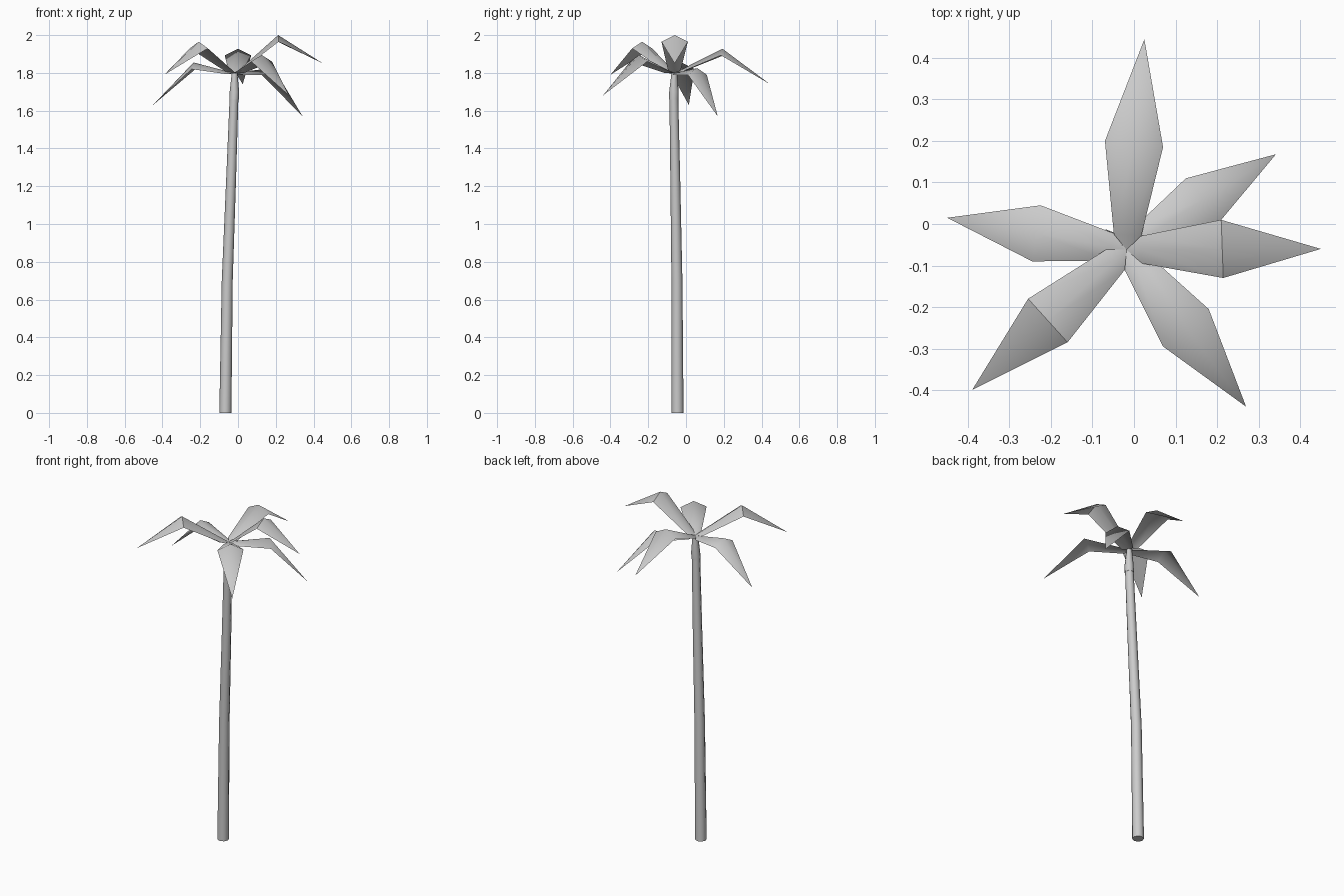
import bpy
import math
from mathutils import Vector

if "Cube" in bpy.data.objects:
    bpy.data.objects.remove(bpy.data.objects["Cube"])

CROWN = Vector((-0.018, -0.062, 1.80))


def make_object(name, verts, faces, smooth_angle):
    mesh = bpy.data.meshes.new(name)
    mesh.from_pydata(verts, [], faces)
    mesh.update()
    obj = bpy.data.objects.new(name, mesh)
    bpy.context.collection.objects.link(obj)
    bpy.ops.object.select_all(action='DESELECT')
    obj.select_set(True)
    bpy.context.view_layer.objects.active = obj
    bpy.ops.object.shade_smooth_by_angle(angle=math.radians(smooth_angle))
    return obj


def tube(name, rings, sides=8):
    """Capped tube through rings of (x, y, z, radius)."""
    verts = [(x + r * math.cos(math.tau * i / sides),
              y + r * math.sin(math.tau * i / sides), z)
             for x, y, z, r in rings for i in range(sides)]
    faces = [(k * sides + i, k * sides + (i + 1) % sides,
              (k + 1) * sides + (i + 1) % sides, (k + 1) * sides + i)
             for k in range(len(rings) - 1) for i in range(sides)]
    last = (len(rings) - 1) * sides
    faces += [tuple(reversed(range(sides))), tuple(range(last, last + sides))]
    return make_object(name, verts, faces, 50)


def frond(name, left, right, ridge_z, tip):
    """Folded leaf: crown point, narrow root, wide raised bend, drooping tip."""
    left, right, tip = Vector((*left, ridge_z - 0.035)), Vector((*right, ridge_z - 0.035)), Vector(tip)
    ridge = (left + right) / 2
    ridge.z = ridge_z
    out = Vector((ridge.x - CROWN.x, ridge.y - CROWN.y, 0)).normalized()
    side = Vector((-out.y, out.x, 0))
    root = CROWN + out * 0.035
    root.z += (ridge_z - CROWN.z) * 0.13
    drop = Vector((0, 0, 0.014))
    verts = [CROWN, root + side * 0.033 - drop, root, root - side * 0.033 - drop,
             left, ridge, right, tip]
    faces = [(0, 2, 1), (0, 3, 2), (1, 2, 5, 4), (2, 3, 6, 5), (4, 5, 7), (5, 6, 7)]
    return make_object(name, verts, faces, 60)


# Gently leaning trunk
tube("trunk", [(-0.067, -0.045, 0, 0.032), (-0.057, -0.048, 0.7, 0.029),
               (-0.036, -0.057, 1.25, 0.026), (-0.020, -0.065, 1.70, 0.023)])
# Slightly flared crown shaft
tube("crown_shaft", [(-0.021, -0.065, 1.66, 0.025), (-0.019, -0.064, 1.70, 0.025),
                     (-0.018, -0.062, 1.80, 0.015)])

# Fronds: left bend edge, right bend edge, ridge height, tip
fronds = [
    ((-0.07, 0.20), (0.07, 0.185), 1.928, (0.025, 0.445, 1.74)),
    ((0.125, 0.11), (0.21, 0.01), 1.825, (0.342, 0.168, 1.57)),
    ((0.21, 0.01), (0.215, -0.13), 2.0, (0.45, -0.06, 1.85)),
    ((0.18, -0.205), (0.07, -0.295), 1.895, (0.27, -0.44, 1.68)),
    ((-0.16, -0.285), (-0.255, -0.18), 1.965, (-0.39, -0.40, 1.79)),
    ((-0.245, -0.09), (-0.225, 0.045), 1.855, (-0.45, 0.015, 1.63)),
]
for n, (a, b, z, tip) in enumerate(fronds, 1):
    # order edges so the first lies counter-clockwise of the leaf axis
    va, vt = Vector(a) - CROWN.xy, Vector(tip[:2]) - CROWN.xy
    if vt.x * va.y - vt.y * va.x < 0:
        a, b = b, a
    frond(f"frond_{n}", a, b, z, tip)
